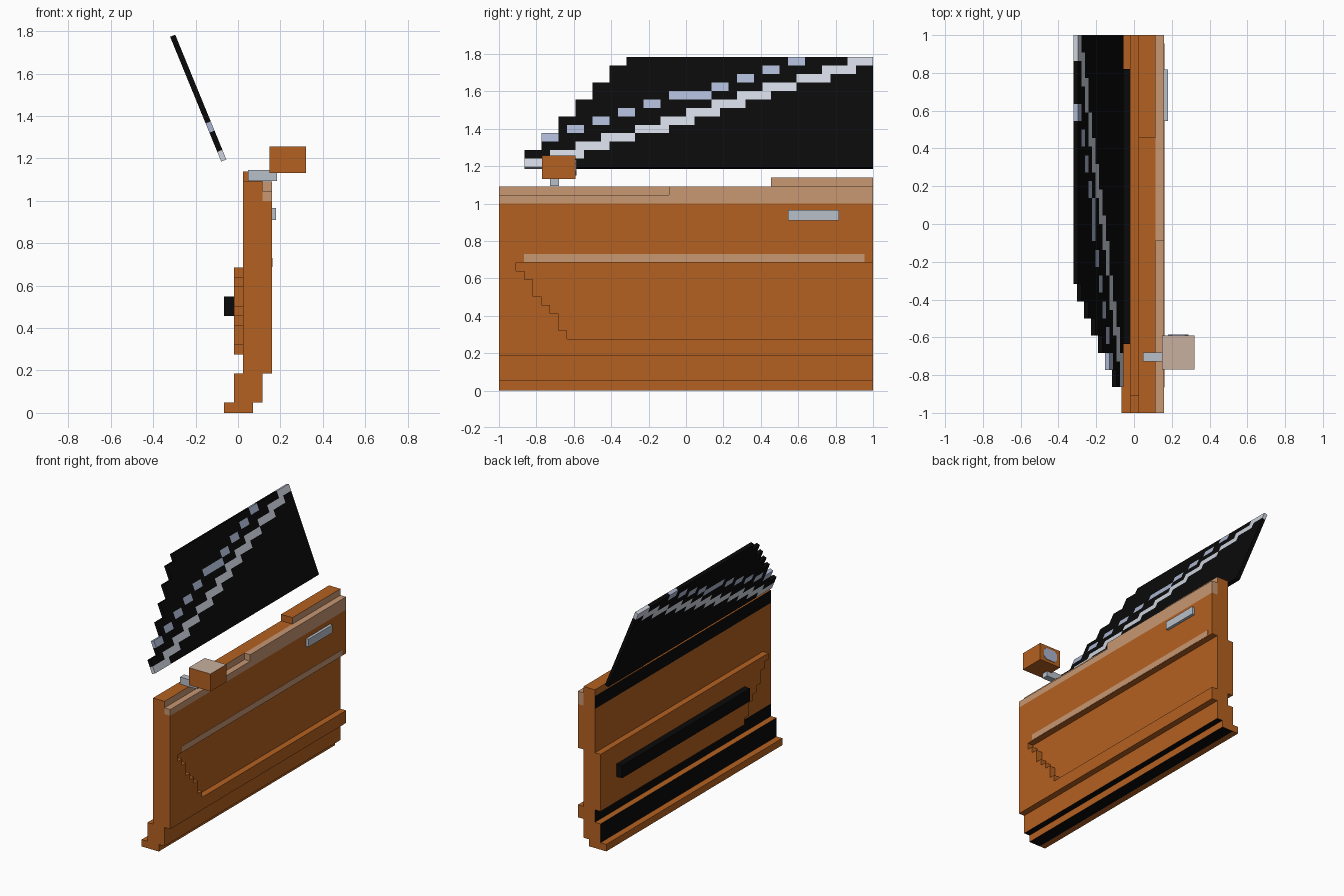
import bpy, bmesh
from mathutils import Vector

if "Cube" in bpy.data.objects:
    bpy.data.objects.remove(bpy.data.objects["Cube"], do_unlink=True)

U = 1 / 22  # grid cell


def material(name, rgb):
    m = bpy.data.materials.new(name)
    m.use_nodes = True
    m.diffuse_color = (*rgb, 1)
    m.node_tree.nodes["Principled BSDF"].inputs["Base Color"].default_value = (*rgb, 1)
    return m


ORANGE = material("orange paint", (0.462, 0.120, 0.015))
TAN = material("tan highlight", (0.58, 0.31, 0.17))
PALE = material("pale tan", (0.578, 0.434, 0.352))
BLACK = material("black trim", (0.003, 0.003, 0.003))
GREY = material("grey metal", (0.485, 0.527, 0.59))
STRIPE = material("light stripe", (0.61, 0.65, 0.73))
DASH = material("pale blue", (0.397, 0.462, 0.63))


def finish(name, bm, mats, rule=None):
    """Turn a bmesh into an object, choosing face materials by a rule."""
    bm.normal_update()
    if rule:
        for f in bm.faces:
            f.material_index = rule(f.normal, f.calc_center_median())
    me = bpy.data.meshes.new(name)
    bm.to_mesh(me)
    bm.free()
    for m in mats:
        me.materials.append(m)
    ob = bpy.data.objects.new(name, me)
    bpy.context.collection.objects.link(ob)
    return ob


def prism(name, profile, axis, lo, hi, mats, rule=None):
    """Extrude a 2D profile along x (points y,z) or y (points x,z)."""
    bm = bmesh.new()
    place = (lambda a, b: (lo, a, b)) if axis == "x" else (lambda a, b: (a, lo, b))
    face = bm.faces.new([bm.verts.new(place(a, b)) for a, b in profile])
    new = bmesh.ops.extrude_face_region(bm, geom=[face])["geom"]
    shift = Vector((hi - lo, 0, 0)) if axis == "x" else Vector((0, hi - lo, 0))
    bmesh.ops.translate(bm, vec=shift, verts=[g for g in new if isinstance(g, bmesh.types.BMVert)])
    bmesh.ops.recalc_face_normals(bm, faces=bm.faces)
    return finish(name, bm, mats, rule)


def box(name, x, y, z, mats, rule=None):
    outline = [(x[0], z[0]), (x[1], z[0]), (x[1], z[1]), (x[0], z[1])]
    return prism(name, outline, "y", y[0], y[1], mats, rule)


# Main door section, stepped at the sill
X = [-0.066, -0.02, 0.024, 0.07, 0.115, 0.16]
Z0, Z1, Z2, Z3, Z4, Z5, Z6 = 0.05, 0.185, 0.275, 0.685, 1.0, 1.045, 1.092
section = [(X[0], 0), (X[1], 0), (X[3], 0), (X[3], Z0), (X[4], Z0), (X[4], Z1), (X[4], Z5),
           (X[4], Z6), (X[2], Z6), (X[2], Z4), (X[2], Z2), (X[2], Z1), (X[1], Z1), (X[1], Z0), (X[0], Z0)]


def body_rule(n, c):
    if n.x > 0.9 and c.z > Z4:
        return 1
    if n.z < -0.9 and c.z < 0.1 and c.x > 0:
        return 2
    if n.x < -0.9 and (Z0 < c.z < Z2 or c.z > Z4):
        return 2
    return 0


prism("door_body", section, "y", -1, 1, [ORANGE, TAN, BLACK], body_rule)

# Staircase edge shared by the outer recess and the inner panel
stairs = []
for i, col in enumerate([8, 7, 7, 6, 5, 4, 4, 3, 2]):
    y, z = -1 + col * U, Z2 + i * U
    if stairs and stairs[-1][0] == y:
        stairs.pop()
    else:
        stairs.append((y, z))
    stairs.append((y, z + U))
stairs[-1] = (stairs[-1][0], Z3)

skin = [(-1, Z1), (1, Z1), (1, Z2)] + stairs + [(1, Z3), (1, Z4), (-1, Z4)]
prism("outer_skin", skin, "x", X[4], X[5], [ORANGE])
prism("inner_panel", [(1, Z2)] + stairs + [(1, Z3)], "x", X[1], X[2], [ORANGE])

# Highlighted shoulder, upper rail and crease
box("shoulder", (X[4], X[5]), (-1, 1), (Z4, Z5), [TAN])
box("shoulder_step", (X[4], X[5]), (-0.09, 1), (Z5, Z6), [TAN])
box("raised_rail", (X[2], X[4]), (0.455, 1), (Z6, 1.138), [ORANGE, TAN],
    lambda n, c: 1 if n.x > 0.9 else 0)
box("crease_highlight", (X[5], X[5] + 0.002), (-0.865, 0.955), (Z3 + 0.002, Z3 + U), [TAN])

# Handle and armrest
box("door_handle", (X[5], 0.18), (0.545, 0.818), (0.91, 0.966), [GREY])
box("armrest", (X[0], X[1]), (-0.635, 0.82), (0.457, 0.548), [BLACK])

# Wing mirror
box("mirror_arm", (0.047, 0.185), (-0.727, -0.68), (1.094, 1.145), [GREY])
box("mirror_housing", (0.148, 0.32), (-0.77, -0.59), (1.13, 1.256), [ORANGE, PALE],
    lambda n, c: 1 if n.z > 0.9 else 0)
cx, cz, w, h, k = 0.234, 1.193, 0.055, 0.042, 0.02
glass = [(cx + w, cz - h + k), (cx + w, cz + h - k), (cx + w - k, cz + h), (cx - w + k, cz + h),
         (cx - w, cz + h - k), (cx - w, cz - h + k), (cx - w + k, cz - h), (cx + w - k, cz - h)]
prism("mirror_glass", glass, "y", -0.59, -0.586, [DASH])

# Tilted window pane of square cells, with a stepped front edge and stripes
ROWS = 13
DASHES = {(3 + i, 5 + 3 * i) for i in range(6)} | {(8, 22)} | {(9 + i, 25 + 3 * i) for i in range(4)}


def cell_material(row, col):
    start = 3 if row == 0 else round(6 + (row - 1) * 35 / 11)
    if start <= col < start + 4:
        return 1
    if any(r == row and c <= col < c + 2 for r, c in DASHES) or (row, col) == (8, 24):
        return 2
    return 0


bm = bmesh.new()


def pane_point(row, col):
    t = row / ROWS
    return bm.verts.new((-0.067 - 0.241 * t, -1 + col * U, 1.19 + 0.588 * t))


for row in range(ROWS):
    for col in range(3 + 2 * (row // 2), 44):
        f = bm.faces.new([pane_point(row, col), pane_point(row, col + 1),
                          pane_point(row + 1, col + 1), pane_point(row + 1, col)])
        f.material_index = cell_material(row, col)
bmesh.ops.remove_doubles(bm, verts=bm.verts, dist=0.001)
pane = finish("window_pane", bm, [BLACK, STRIPE, DASH])
solid = pane.modifiers.new("thickness", "SOLIDIFY")
solid.thickness = 0.026
solid.offset = 0
